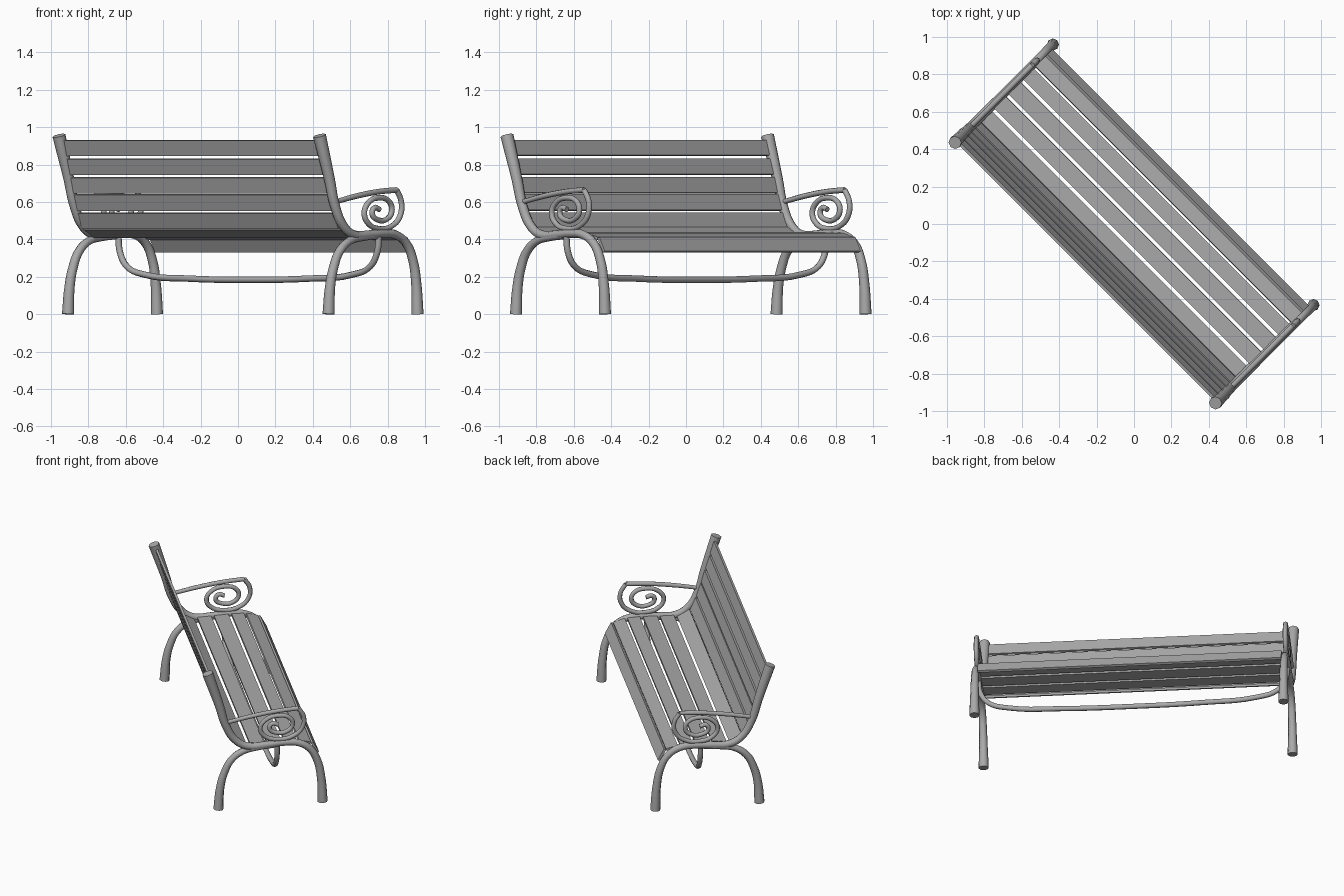
import bpy, bmesh, math
from mathutils import Vector

if "Cube" in bpy.data.objects:
    bpy.data.objects.remove(bpy.data.objects["Cube"])

S = math.sqrt(0.5)
END = 0.985      # distance of each end frame from the middle

metal = bpy.data.materials.new("grey")
metal.diffuse_color = (0.40, 0.40, 0.40, 1)
metal.use_nodes = True
metal.node_tree.nodes["Principled BSDF"].inputs["Base Color"].default_value = metal.diffuse_color


def place(u, v, z):
    """u runs along the bench, v from back to front; the bench stands diagonally."""
    return Vector(((u + v) * S, (v - u) * S, z))


def tube(name, pts, radius, sides_res=2):
    """Smooth tube through (u, v, z, radius factor) points."""
    cu = bpy.data.curves.new(name, 'CURVE')
    cu.dimensions = '3D'
    cu.bevel_depth = radius
    cu.bevel_resolution = sides_res
    cu.resolution_u = 5
    cu.use_fill_caps = True
    sp = cu.splines.new('BEZIER')
    sp.bezier_points.add(len(pts) - 1)
    for bp, (u, v, z, f) in zip(sp.bezier_points, pts):
        bp.co = place(u, v, z)
        bp.radius = f
        bp.handle_left_type = bp.handle_right_type = 'AUTO'
    ob = bpy.data.objects.new(name, cu)
    bpy.context.collection.objects.link(ob)
    bpy.ops.object.select_all(action='DESELECT')
    ob.select_set(True)
    bpy.context.view_layer.objects.active = ob
    bpy.ops.object.convert(target='MESH')
    ob = bpy.context.view_layer.objects.active
    ob.data.materials.clear()
    ob.data.materials.append(metal)
    bpy.ops.object.shade_smooth_by_angle(angle=math.radians(50))
    return ob


def slat(name, a, b, thick=0.016, half=0.968):
    """Plank along the bench whose cross-section runs from a to b in (v, z)."""
    a, b = Vector(a), Vector(b)
    d = (b - a).normalized()
    n = Vector((-d.y, d.x)) * thick / 2
    ring = [a - n, b - n, b + n, a + n]
    bm = bmesh.new()
    ends = [[bm.verts.new(place(u, p.x, p.y)) for p in ring] for u in (-half, half)]
    for i in range(4):
        j = (i + 1) % 4
        bm.faces.new((ends[0][i], ends[0][j], ends[1][j], ends[1][i]))
    bm.faces.new(ends[0])
    bm.faces.new(ends[1])
    bmesh.ops.recalc_face_normals(bm, faces=bm.faces)
    me = bpy.data.meshes.new(name)
    bm.to_mesh(me)
    bm.free()
    me.materials.append(metal)
    bpy.context.collection.objects.link(bpy.data.objects.new(name, me))


# (v, z, radius factor) paths of the end frames
post_rail = [(-.369, .955, 1.4), (-.293, .72, 1.15), (-.252, .58, 1.05), (-.19, .473, 1),
             (-.112, .425, 1), (.01, .425, .95), (.115, .432, .95), (.215, .422, .95),
             (.29, .375, .95), (.337, .29, 1), (.362, .17, 1.08), (.372, 0, 1.3)]
back_leg = [(-.300, 0, 1.3), (-.288, .15, 1.08), (-.262, .25, 1), (-.218, .335, .95),
            (-.145, .39, .9), (-.04, .412, .85), (.06, .42, .8)]
arm = [(-.25, .600, .9), (-.08, .633, 1), (.08, .655, 1), (.215, .664, 1)]
scroll = [(.215, .664, 1), (.25, .60, 1), (.24, .525, 1), (.18, .472, 1), (.08, .457, 1),
          (.0, .485, 1), (-.03, .54, 1), (.0, .595, 1), (.08, .622, 1), (.16, .60, 1),
          (.178, .55, 1), (.14, .508, 1), (.07, .505, 1), (.03, .535, 1), (.045, .568, 1),
          (.085, .56, 1)]

for side, s in (("left", -1), ("right", 1)):
    for part, path, r in (("post_and_front_leg", post_rail, .025), ("back_leg", back_leg, .025),
                          ("armrest", arm, .015), ("arm_scroll", scroll, .015)):
        tube(f"{side}_{part}", [(s * END, v, z, f) for v, z, f in path], r)

# Bowed stretcher under the seat
half_bow = [(END, .42), (.972, .33), (.92, .255), (.79, .212), (.45, .19)]
bow = [(-u, z) for u, z in half_bow] + [(0, .184)] + [(u, z) for u, z in reversed(half_bow)]
tube("stretcher", [(u, .08, z, 1) for u, z in bow], .017)

# Seat slats, from the tilted rear one to the drooping front one
seat = [((-.195, .458), (-.115, .414)), ((-.092, .422), (-.002, .424)),
        ((.016, .425), (.108, .430)), ((.128, .431), (.208, .427)),
        ((.222, .425), (.298, .392)), ((.306, .408), (.346, .334))]
seat[4] = ((.222, .425), (.298, .405))
for i, (a, b) in enumerate(seat):
    slat(f"seat_slat_{i + 1}", a, b)

# Back slats, following the line of the posts
back = [((-.238, .540), (-.203, .459)), ((-.272, .640), (-.244, .555)),
        ((-.297, .730), (-.275, .648)), ((-.328, .830), (-.302, .746)),
        ((-.356, .930), (-.332, .848))]
for i, (a, b) in enumerate(back):
    slat(f"back_slat_{i + 1}", a, b)
